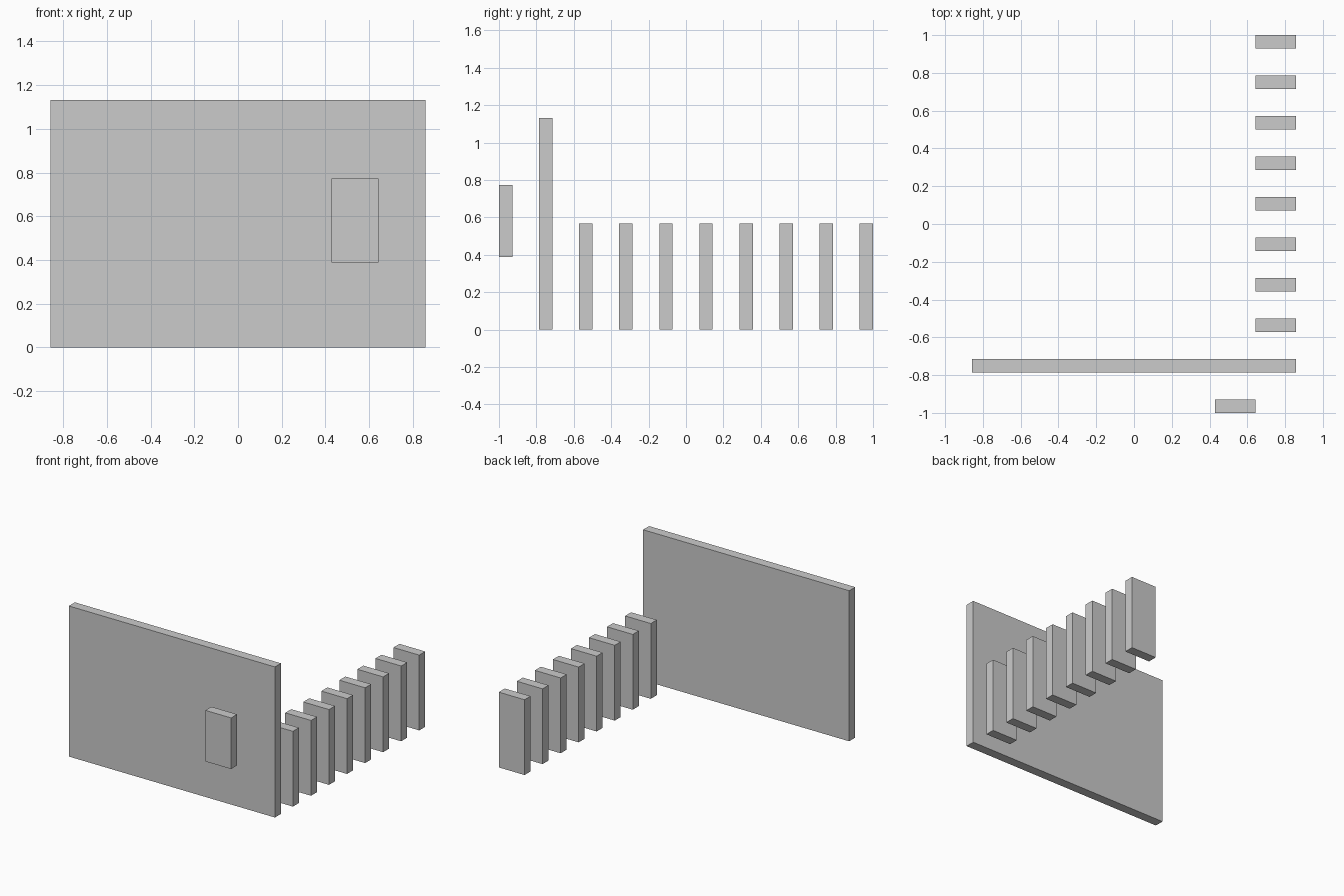
import bpy
import bmesh

if "Cube" in bpy.data.objects:
    bpy.data.objects.remove(bpy.data.objects["Cube"])

U = 1 / 14  # board thickness, the module of the whole layout


def board(name, x, y, z):
    """Box spanning the given (min, max) ranges."""
    bm = bmesh.new()
    bmesh.ops.create_cube(bm, size=1)
    for v in bm.verts:
        v.co = [r[0] + (c + 0.5) * (r[1] - r[0]) for c, r in zip(v.co, (x, y, z))]
    mesh = bpy.data.meshes.new(name)
    bm.to_mesh(mesh)
    bm.free()
    obj = bpy.data.objects.new(name, mesh)
    bpy.context.collection.objects.link(obj)
    return obj


# Large wall panel
board("wall_panel", (-12 * U, 12 * U), (-11 * U, -10 * U), (0, 1.132))

# Small raised plate floating in front of the wall
board("front_plate", (6 * U, 9 * U), (-14 * U, -13 * U), (0.389, 0.773))

# Row of upright slats behind the wall
for i in range(8):
    y = (-8 + 3 * i) * U
    board(f"slat_{i + 1}", (9 * U, 12 * U), (y, y + U), (0, 0.566))
